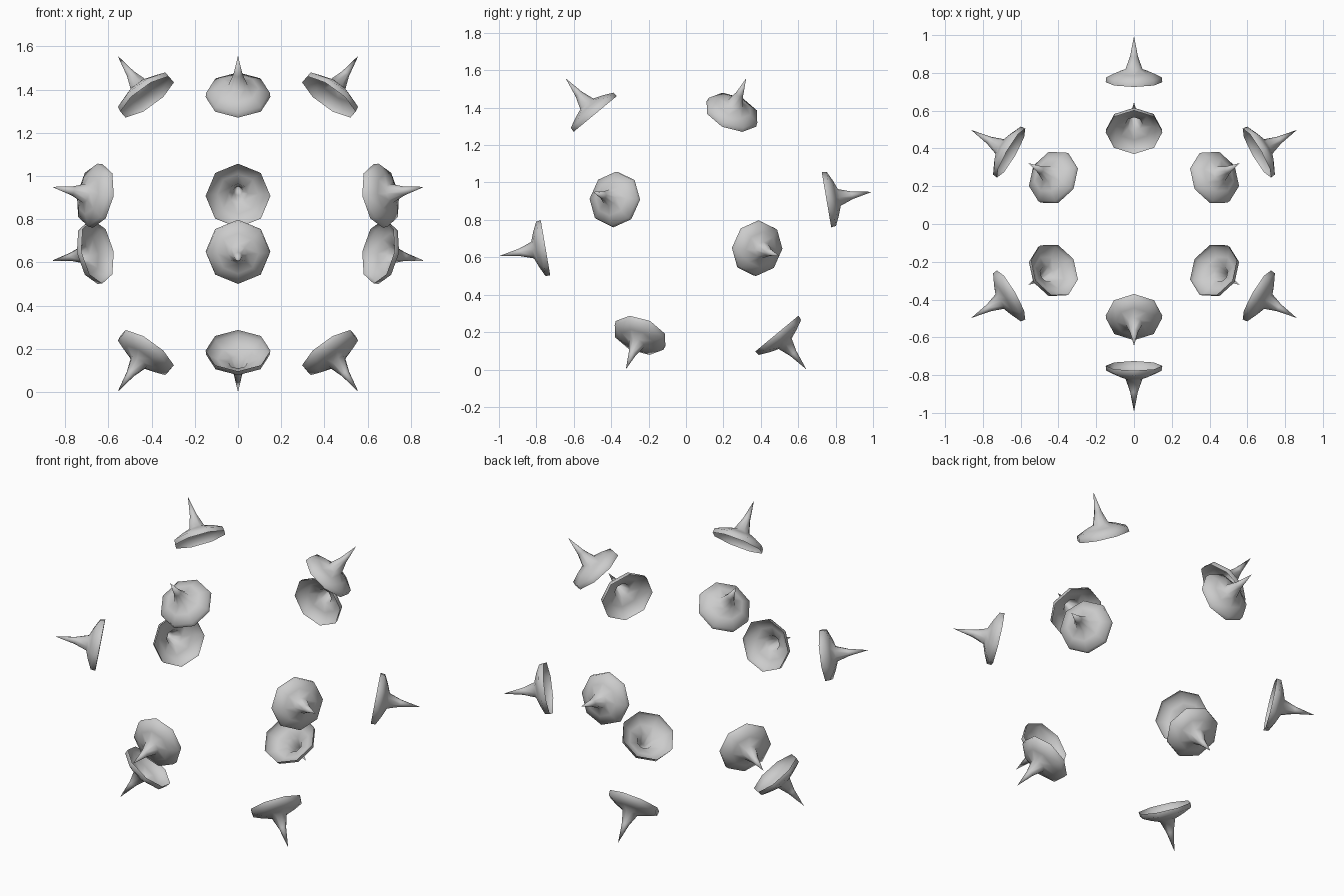
import bpy, math
from mathutils import Vector, Matrix

if "Cube" in bpy.data.objects:
    bpy.data.objects.remove(bpy.data.objects["Cube"])

CENTER = Vector((0, 0, 0.779))
SIDES = 8
# (radius, distance from the centre of the cluster), open rim to spike base
PROFILE = [(0.15, 0.762), (0.147, 0.788), (0.095, 0.813), (0.045, 0.832), (0.021, 0.90)]
TIP = 1.01


def stud_mesh():
    # open eight-sided shell: rim wall, shallow dome and hollow spike along +Z
    verts, faces = [], []
    for r, h in PROFILE:
        for i in range(SIDES):
            a = 2 * math.pi * i / SIDES
            verts.append((r * math.cos(a), r * math.sin(a), h))
    for k in range(len(PROFILE) - 1):
        for i in range(SIDES):
            j = (i + 1) % SIDES
            a, b = k * SIDES, (k + 1) * SIDES
            faces.append((a + i, a + j, b + j, b + i))
    verts.append((0, 0, TIP))
    last = (len(PROFILE) - 1) * SIDES
    for i in range(SIDES):
        faces.append((last + i, last + (i + 1) % SIDES, len(verts) - 1))
    me = bpy.data.meshes.new("spiked_stud")
    me.from_pydata(verts, [], faces)
    me.shade_smooth()
    return me


mesh = stud_mesh()

# four rings of three studs: name, latitude, first azimuth (degrees)
RINGS = [("top", 50.4, -90), ("upper", 9.75, 90), ("lower", -9.75, -90), ("bottom", -50.4, 90)]
for name, lat, az0 in RINGS:
    for n in range(3):
        ob = bpy.data.objects.new(f"{name}_stud_{n + 1}", mesh)
        bpy.context.collection.objects.link(ob)
        turn = Matrix.Rotation(math.radians(az0 + 120 * n), 4, 'Z')
        tilt = Matrix.Rotation(math.radians(90 - lat), 4, 'Y')
        ob.matrix_world = Matrix.Translation(CENTER) @ turn @ tilt
